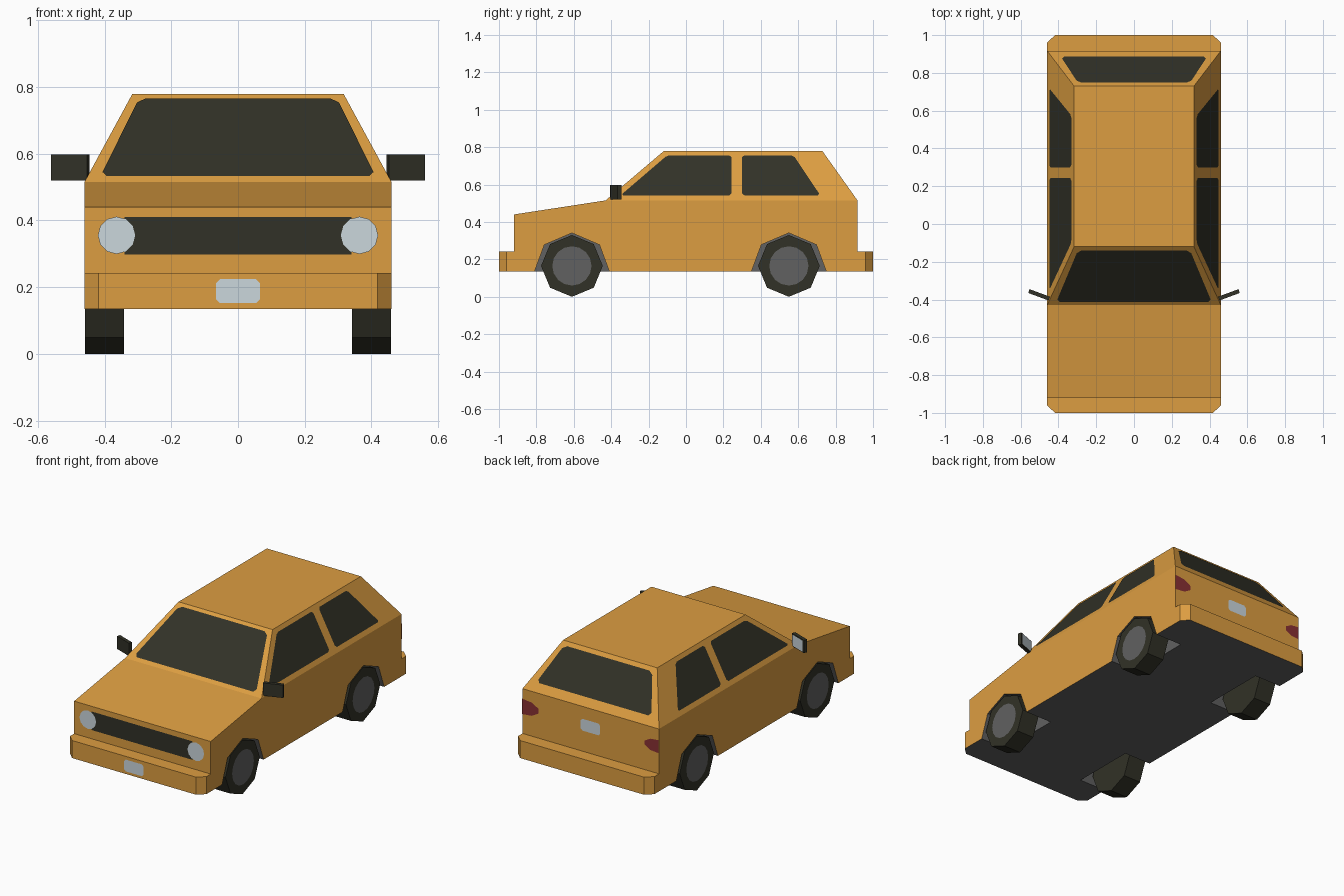
import bpy, bmesh, math
from mathutils import Vector, Matrix

if "Cube" in bpy.data.objects:
    bpy.data.objects.remove(bpy.data.objects["Cube"])


def material(name, rgb):
    m = bpy.data.materials.new(name)
    m.diffuse_color = (*rgb, 1)
    m.use_nodes = True
    m.node_tree.nodes["Principled BSDF"].inputs["Base Color"].default_value = m.diffuse_color
    return m


PAINT = material("orange_paint", (0.72, 0.34, 0.053))
DARK = material("dark_glass_and_rubber", (0.031, 0.031, 0.02))
GREY = material("grey_metal", (0.12, 0.12, 0.12))
LIGHT = material("pale_lamp", (0.60, 0.68, 0.72))
RED = material("red_lamp", (0.25, 0.03, 0.033))


def finish(bm, name, mats):
    bmesh.ops.recalc_face_normals(bm, faces=bm.faces)
    me = bpy.data.meshes.new(name)
    bm.to_mesh(me)
    bm.free()
    for m in mats:
        me.materials.append(m)
    ob = bpy.data.objects.new(name, me)
    bpy.context.collection.objects.link(ob)
    return ob


def prism(bm, pts, move):
    """Extrude a closed outline of 3D points along a vector."""
    f = bm.faces.new([bm.verts.new(p) for p in pts])
    out = bmesh.ops.extrude_face_region(bm, geom=[f], use_keep_orig=True)
    verts = [v for v in out["geom"] if isinstance(v, bmesh.types.BMVert)]
    bmesh.ops.translate(bm, verts=verts, vec=move)
    bmesh.ops.recalc_face_normals(bm, faces=bm.faces)


def plate(name, pts, outward, mat):
    """Flat painted detail lying just proud of the panel behind it."""
    pts = [Vector(p) for p in pts]
    n = (pts[1] - pts[0]).cross(pts[2] - pts[1]).normalized()
    if n.dot(Vector(outward)) < 0:
        pts.reverse()
        n = -n
    me = bpy.data.meshes.new(name)
    me.from_pydata([p + n * 0.003 for p in pts], [], [range(len(pts))])
    me.materials.append(mat)
    bpy.context.collection.objects.link(bpy.data.objects.new(name, me))


def clip(pts, d=0.02):
    """Cut the corners of an outline."""
    pts = [Vector(p) for p in pts]
    out = []
    for i, p in enumerate(pts):
        for q in (pts[i - 1], pts[(i + 1) % len(pts)]):
            out.append(p + (q - p).normalized() * d)
    return out


HALF, BELT, ROOF = 0.46, 0.515, 0.778
ROOF_HALF = 0.317
FRONT, REAR, FLOOR = -0.92, 0.917, 0.135
WHEELS = (-0.61, 0.55)

# Hull: side profile, then the belt face raised into the tapered cabin
bm = bmesh.new()
profile = [(FRONT, FLOOR), (FRONT, 0.44), (-0.43, BELT), (REAR, BELT), (REAR, FLOOR)]
prism(bm, [(-HALF, y, z) for y, z in profile], (2 * HALF, 0, 0))
belt = [f for f in bm.faces if f.normal.z > 0.999]
cabin = bmesh.ops.extrude_discrete_faces(bm, faces=belt)["faces"][0]
for v in cabin.verts:
    v.co = (math.copysign(ROOF_HALF, v.co.x), -0.12 if v.co.y < 0 else 0.73, ROOF)
for f in bm.faces:
    f.normal_update()
    f.material_index = 1 if f.normal.z < -0.9 else 0
body = finish(bm, "body", [PAINT, GREY])

# Wheel wells cut into the hull
bm = bmesh.new()
arch = [(-0.213, 0.1), (-0.147, 0.278), (0, 0.341), (0.147, 0.278), (0.213, 0.1)]
for y0 in WHEELS:
    for s in (-1, 1):
        prism(bm, [(s * 0.28, y0 + y, z) for y, z in arch], (s * 0.3, 0, 0))
for f in bm.faces:
    f.material_index = 1
cutter = finish(bm, "wheel_well_cutter", [PAINT, GREY])
cutter.hide_render = True
mod = body.modifiers.new("wells", "BOOLEAN")
mod.operation, mod.solver, mod.object = "DIFFERENCE", "EXACT", cutter
bpy.context.view_layer.objects.active = body
bpy.ops.object.modifier_apply(modifier="wells")
bpy.data.objects.remove(cutter)

# Bumpers with clipped corners
for name, s, inner in (("front_bumper", -1, FRONT), ("rear_bumper", 1, REAR)):
    bm = bmesh.new()
    outline = [(-HALF, inner), (-HALF, s * 0.96), (-0.418, s),
               (0.418, s), (HALF, s * 0.96), (HALF, inner)]
    prism(bm, [(x, y, FLOOR) for x, y in outline], (0, 0, 0.107))
    for f in bm.faces:
        f.normal_update()
        f.material_index = 1 if f.normal.z < -0.9 else 0
    finish(bm, name, [PAINT, GREY])

# Eight-sided wheels with hub plates
for end, y0 in zip(("front", "rear"), WHEELS):
    for side, s in (("left", -1), ("right", 1)):
        bm = bmesh.new()
        bmesh.ops.create_cone(
            bm, cap_ends=True, segments=8, radius1=0.165, radius2=0.165, depth=0.117,
            matrix=Matrix.Translation((s * 0.3995, y0, 0.165)) @ Matrix.Rotation(math.pi / 2, 4, "Y"))
        finish(bm, f"{end}_{side}_wheel", [DARK])
        ring = [i * math.tau / 16 for i in range(16)]
        plate(f"{end}_{side}_hub",
              [(s * 0.458, y0 + 0.105 * math.cos(a), 0.165 + 0.105 * math.sin(a)) for a in ring],
              (s, 0, 0), GREY)


def rise(z):
    return (z - BELT) / (ROOF - BELT)


def screen(bottom, top, y_belt, y_roof):
    """Front or rear window outline from (half width, z) pairs."""
    return clip([(x, y_belt + (y_roof - y_belt) * rise(z), z)
                 for x, z in ((-bottom[0], bottom[1]), bottom, top, (-top[0], top[1]))])


# Windows
plate("windscreen", screen((0.412, 0.53), (0.297, 0.763), -0.43, -0.12), (0, -1, 1), DARK)
plate("rear_window", screen((0.388, 0.56), (0.297, 0.756), REAR, 0.73), (0, 1, 1), DARK)
side_windows = {
    "front": [(-0.35, 0.541), (0.243, 0.541), (0.243, 0.755), (-0.10, 0.755)],
    "rear": [(0.30, 0.541), (0.718, 0.541), (0.575, 0.755), (0.30, 0.755)]}
for side, s in (("left", -1), ("right", 1)):
    for end, pts in side_windows.items():
        plate(f"{end}_{side}_window",
              clip([(s * (HALF + (ROOF_HALF - HALF) * rise(z)), y, z) for y, z in pts], 0.012),
              (s, 0, 0), DARK)

# Grille and headlamps
plate("grille", [(x, FRONT, z) for x, z in
                 ((-0.34, 0.297), (0.34, 0.297), (0.34, 0.41), (-0.34, 0.41))], (0, -1, 0), DARK)
for side, s in (("left", -1), ("right", 1)):
    ring = [i * math.tau / 12 for i in range(12)]
    plate(f"{side}_headlamp",
          [(s * 0.364 + 0.056 * math.cos(a), FRONT - 0.003, 0.355 + 0.056 * math.sin(a)) for a in ring],
          (0, -1, 0), LIGHT)

# Tail lamps, tapering inwards from the corners
for side, s in (("left", -1), ("right", 1)):
    w = 0.11 if s > 0 else 0.095
    h = 0.047 if s > 0 else 0.04
    shape = [(0, -h), (0, h), (0.6 * w, h * 0.85), (w, 0.3 * h), (w, -0.3 * h), (0.6 * w, -h * 0.85)]
    plate(f"{side}_tail_lamp", [(s * (HALF - x), REAR, 0.408 + z) for x, z in shape], (0, 1, 0), RED)

# Blank number plates
for name, y, z, s in (("front_plate", -1, 0.188, -1), ("rear_plate", REAR, 0.405, 1)):
    plate(name, clip([(dx * 0.066, y, z + dz * 0.036) for dx, dz in ((-1, -1), (1, -1), (1, 1), (-1, 1))],
                     0.012), (0, s, 0), LIGHT)

# Door mirrors, swept back, with pale glass on the rear face
for side, s in (("left", -1), ("right", 1)):
    bm = bmesh.new()
    outline = [(0.445, -0.385), (0.452, -0.405), (0.56, -0.365), (0.553, -0.345)]
    prism(bm, [(s * x, y, 0.52) for x, y in outline], (0, 0, 0.078))
    finish(bm, f"{side}_mirror", [DARK])
    (xa, ya), (xb, yb) = outline[0], outline[3]
    glass = [(xa + (xb - xa) * t, ya + (yb - ya) * t) for t in (0.06, 0.94)]
    plate(f"{side}_mirror_glass",
          [(s * glass[i][0], glass[i][1], z) for i, z in ((0, 0.525), (1, 0.525), (1, 0.593), (0, 0.593))],
          (0, 1, 0), LIGHT)
